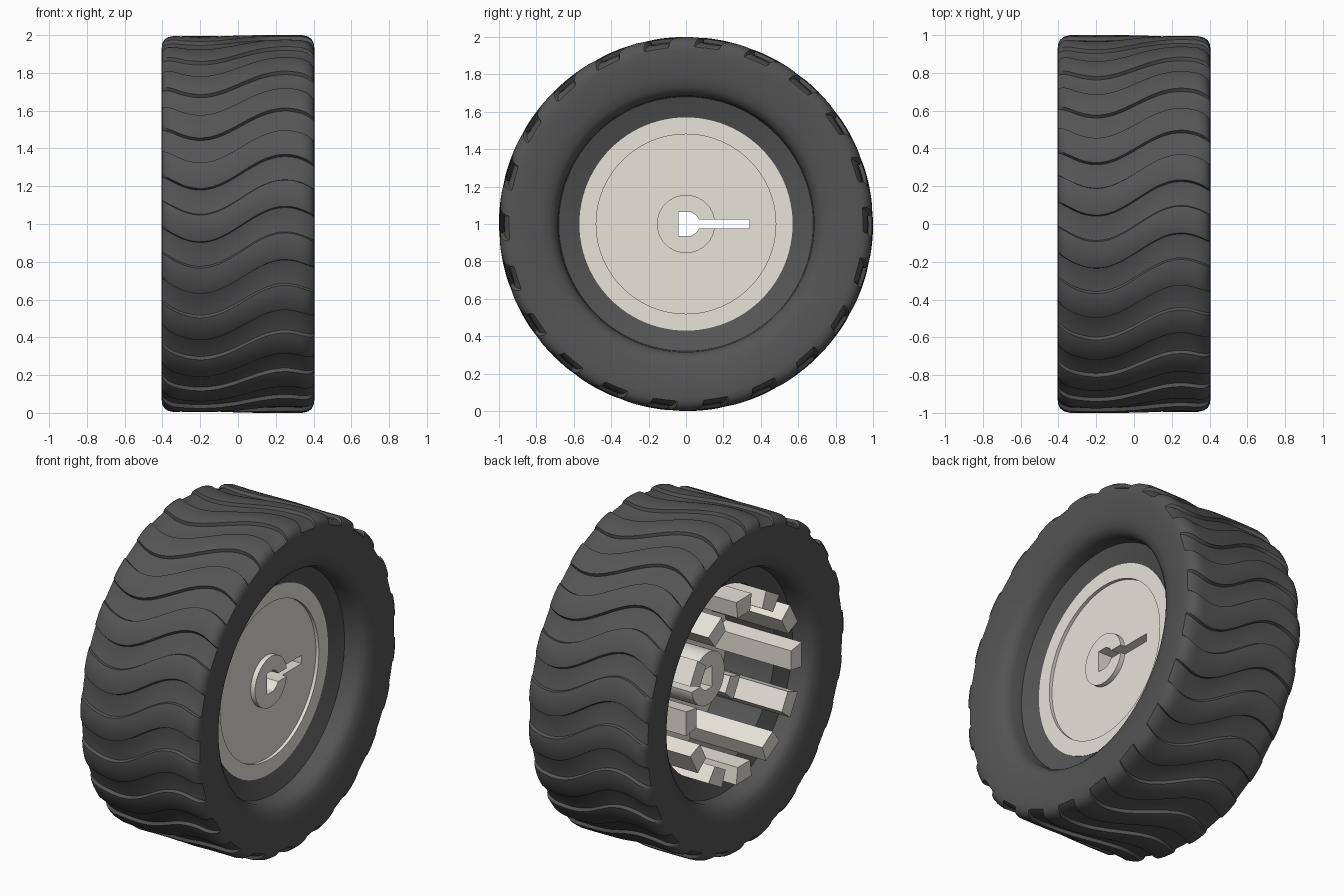
import bpy, bmesh
from math import sin, cos, pi, radians
from mathutils import Matrix, Vector

if "Cube" in bpy.data.objects:
    bpy.data.objects.remove(bpy.data.objects["Cube"])

def material(name, col):
    m = bpy.data.materials.new(name)
    m.diffuse_color = (*col, 1)
    m.use_nodes = True
    m.node_tree.nodes["Principled BSDF"].inputs["Base Color"].default_value = m.diffuse_color
    return m

RUBBER = material("dark_rubber", (0.09, 0.09, 0.09))
CREAM = material("cream_plastic", (0.80, 0.77, 0.70))

def finish(bm, name, mat, smooth=None):
    bmesh.ops.recalc_face_normals(bm, faces=bm.faces[:])
    me = bpy.data.meshes.new(name)
    bm.to_mesh(me)
    bm.free()
    ob = bpy.data.objects.new(name, me)
    bpy.context.collection.objects.link(ob)
    if mat:
        me.materials.append(mat)
    if smooth:
        bpy.ops.object.select_all(action='DESELECT')
        ob.select_set(True)
        bpy.context.view_layer.objects.active = ob
        bpy.ops.object.shade_smooth_by_angle(angle=radians(smooth))
    return ob

def at(x, r, a):
    return Vector((x, r * cos(a), 1 + r * sin(a)))

# tyre: closed section revolved along wavy tread lines (x, radius, groove strength)
side = [(.21, .565, 0), (.25, .68, 0), (.32, .685, 0), (.355, .70, 0), (.378, .73, 0),
        (.392, .78, 0), (.40, .85, 0), (.405, .92, 0), (.402, .955, .3),
        (.39, .978, .8), (.37, .993, 1), (.34, 1.0, 1)]
steps = 26
tread = [(.34 - .68 * i / steps, 1.0, 1) for i in range(1, steps)]
section = side + tread + [(-x, r, g) for x, r, g in reversed(side)]
# one rib (slightly rounded) and one groove
period = [(0, .2), (.08, .06), (.25, 0), (.42, .06), (.5, .2),
          (.52, .85), (.62, 1), (.75, 1), (.88, 1), (.98, .85)]
RIBS, DEPTH = 22, .03
bm = bmesh.new()
columns = []
for k in range(RIBS):
    for frac, d in period:
        col = []
        for x, r, g in section:
            wave = .095 * sin(2 * pi * (x - .025) / .9)
            a = pi - (2 * pi * (k + frac) / RIBS + wave * min(1, max(0, (r - .7) / .2)))
            col.append(bm.verts.new(at(x, r - DEPTH * d * g, a)))
        columns.append(col)
n = len(section)
for i, c in enumerate(columns):
    e = columns[(i + 1) % len(columns)]
    for j in range(n):
        bm.faces.new((c[j], c[(j + 1) % n], e[(j + 1) % n], e[j]))
finish(bm, "tyre", RUBBER, 35)

# wheel disc with recessed face and hub tube
profile = [(-.15, .16), (.12, .16), (.12, .57), (.215, .57), (.215, .48),
           (.195, .48), (.195, .155), (.225, .155)]
bm = bmesh.new()
SEG = 96
rings = [[bm.verts.new(at(x, r, 2 * pi * i / SEG)) for i in range(SEG)] for x, r in profile]
for a, b in zip(rings, rings[1:]):
    for i in range(SEG):
        j = (i + 1) % SEG
        bm.faces.new((a[i], a[j], b[j], b[i]))
bm.faces.new(rings[0])
bm.faces.new(rings[-1])
disc = finish(bm, "wheel_disc", CREAM)

# keyed axle hole: flat-sided bore with a long slot
outline = [(-.04, -.065), (.025, -.065), (.055, -.045), (.07, -.025), (.34, -.025)]
outline += [(y, -z) for y, z in reversed(outline)]
bm = bmesh.new()
face = bm.faces.new([bm.verts.new((-.6, y, 1 + z)) for y, z in outline])
ext = bmesh.ops.extrude_face_region(bm, geom=[face])
bmesh.ops.translate(bm, vec=(1.2, 0, 0),
                    verts=[v for v in ext["geom"] if isinstance(v, bmesh.types.BMVert)])
# close the start of the prism so it is a solid cutter
bmesh.ops.holes_fill(bm, edges=[e for e in bm.edges if e.is_boundary])
cutter = finish(bm, "axle_cutter", None)
cutter.hide_render = True
mod = disc.modifiers.new("axle_hole", 'BOOLEAN')
mod.object, mod.operation, mod.solver = cutter, 'DIFFERENCE', 'EXACT'
bpy.ops.object.select_all(action='DESELECT')
disc.select_set(True)
bpy.context.view_layer.objects.active = disc
bpy.ops.object.modifier_apply(modifier=mod.name)
bpy.data.objects.remove(cutter)
bpy.ops.object.shade_smooth_by_angle(angle=radians(30))

# bars reaching along the axle, each a tapered block
def bar(name, angle, r0, r1, w0, w1, x0, x1):
    bm = bmesh.new()
    rot = Matrix.Translation((0, 0, 1)) @ Matrix.Rotation(angle, 4, 'X')
    sec = [(-w0, r0), (w0, r0), (w1, r1), (-w1, r1)]
    a, b = [[bm.verts.new(rot @ Vector((x, r, w))) for w, r in sec] for x in (x0, x1)]
    bm.faces.new(a)
    bm.faces.new(b)
    for i in range(4):
        j = (i + 1) % 4
        bm.faces.new((a[i], a[j], b[j], b[i]))
    finish(bm, name, CREAM)

for k in range(12):
    bar(f"rim_bar_{k + 1}", k * pi / 6, .46, .562, .06, .075, -.395, .14)
for k in range(3):
    bar(f"inner_block_{k + 1}", pi / 2 + k * 2 * pi / 3, .24, .34, .05, .07, -.14, .14)
